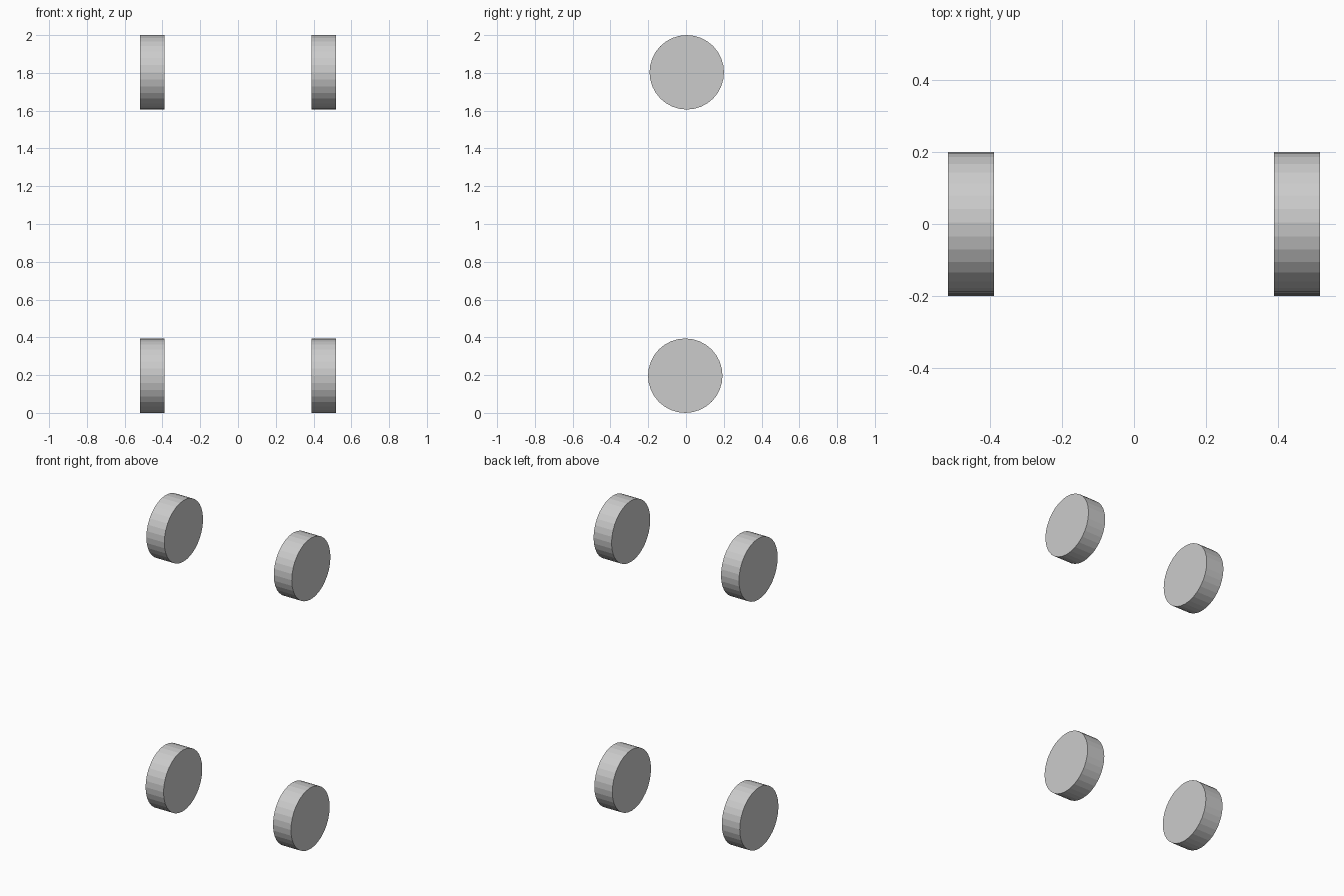
import bpy
from math import pi

if "Cube" in bpy.data.objects:
    bpy.data.objects.remove(bpy.data.objects["Cube"])

RADIUS, WIDTH, X = 0.197, 0.128, 0.454


def wheel(name, x, y, z):
    # flat-shaded disc with its axle along x
    bpy.ops.mesh.primitive_cylinder_add(vertices=32, radius=RADIUS, depth=WIDTH,
                                        location=(x, y, z), rotation=(0, pi / 2, 0))
    bpy.context.object.name = name


# Upper and lower pairs, slightly offset from each other in y
for level, y, z in (("upper", 0.004, 2 - RADIUS), ("lower", -0.004, RADIUS)):
    for side, sign in (("left", -1), ("right", 1)):
        wheel(f"{level}_{side}_wheel", sign * X, y, z)
